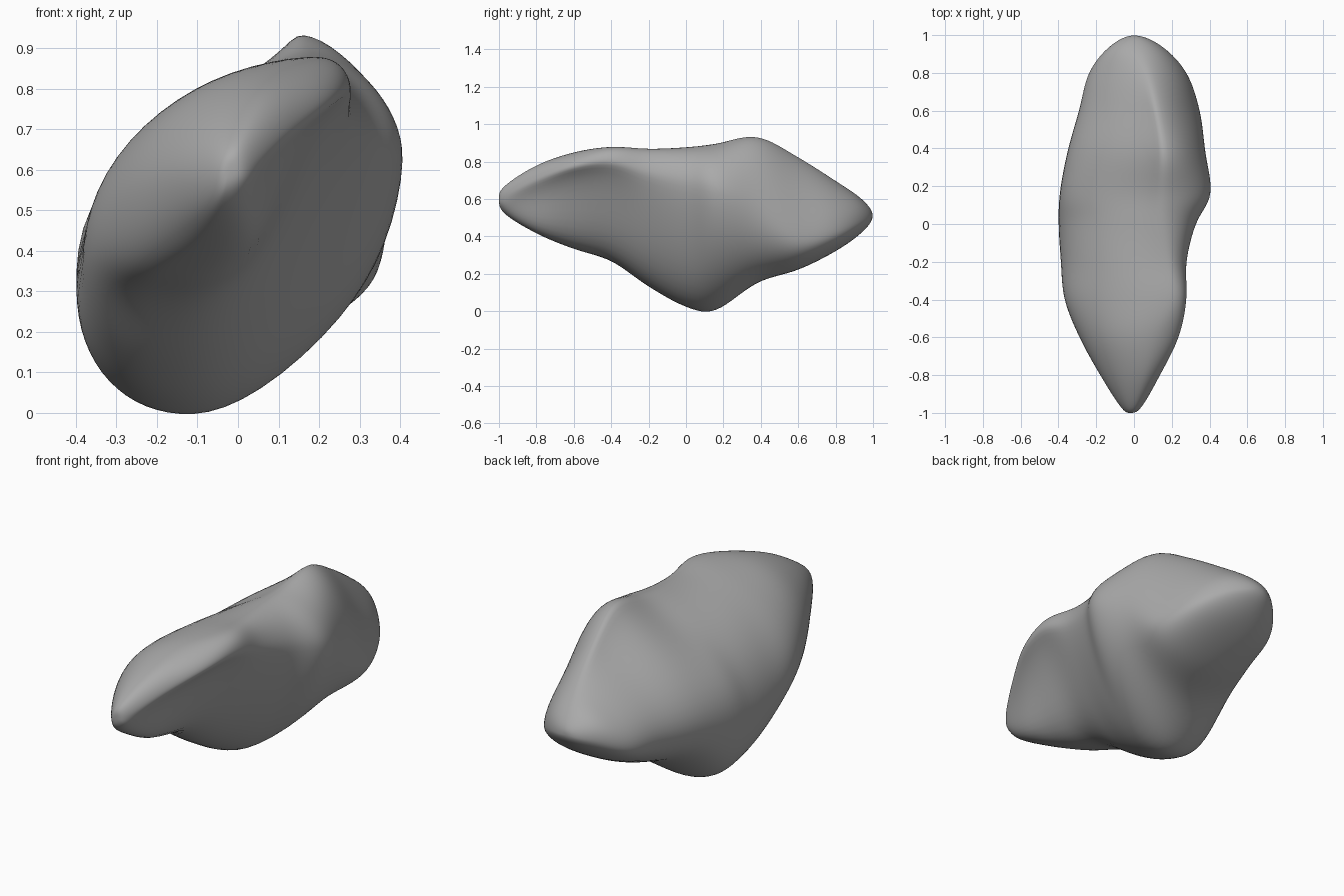
import bpy
import bmesh
import math
from mathutils import Vector

default_cube = bpy.data.objects.get("Cube")
if default_cube:
    bpy.data.objects.remove(default_cube, do_unlink=True)

STEPS_PER_QUADRANT = 16
RINGS_PER_STATION = 8

# Rock stations in hundredths:
# y, right x z, top x z, left x z, bottom x z
stations = [
    (-97, 4, 61, 0, 67, -7, 58, -4, 52),
    (-80, 14, 69, 5, 78, -18, 57, -8, 42),
    (-60, 24, 76, 9, 85, -29, 52, -16, 34),
    (-40, 28, 78, 18, 88, -37, 45, -16, 27),
    (-20, 28, 72, 17, 87, -39, 37, -14, 13),
    (0, 33, 67, 14, 88, -40, 30, -11, 2),
    (16, 41, 64, 14, 90, -39, 32, -10, 0),
    (38, 38, 54, 14, 94, -35, 37, 0, 15),
    (60, 35, 39, 11, 83, -29, 40, 4, 22),
    (80, 28, 42, 7, 70, -24, 43, 4, 32),
    (94, 15, 48, 2, 60, -13, 49, 1, 42),
]

# Curve of the four quadrants: below one is full, one is an ellipse, two is flat
fullness = [
    (1, 1, 1, 1),
    (1, 1.1, .9, 1.1),
    (.9, 1.1, .8, 1.3),
    (.8, 1.1, .8, 1.4),
    (1, 1.1, .8, 1.3),
    (1, 1.2, .9, 1.2),
    (1.1, 1.3, .9, 1.2),
    (1.1, 1.5, 1, 1),
    (1.2, 1.5, 1, .9),
    (1.2, 1.3, .9, .9),
    (1, 1, 1, 1),
]

# Depth of the groove along the upper left and under the right lip
grooves = [
    (0, 0), (0, 3), (0, 5), (0, 4), (0, 2), (2, 1),
    (4, 0), (4, 0), (3, 0), (1, 0), (0, 0),
]


def tip_row(y, x, z):
    """A station shrunk to a single point."""
    return [y] + [x, z] * 4 + [1] * 4 + [0, 0]


def beyond(tip, near):
    """Mirror a station through the tip, so that the end closes round."""
    row = [2 * t - n for t, n in zip(tip, near)]
    row[0] = near[0]
    return row


def spline(a, b, c, d, t):
    """Smooth interpolation between rows b and c."""
    return [
        q + 0.5 * t * (r - p + t * (2 * p - 5 * q + 4 * r - s + t * (3 * (q - r) + s - p)))
        for p, q, r, s in zip(a, b, c, d)
    ]


def outline(row):
    """Closed cross-section through the right, top, left and bottom points."""
    y = row[0]
    extremes = [(row[i], row[i + 1]) for i in (1, 3, 5, 7)]
    groove_depth = (0, row[13], 0, row[14])
    points = []
    for quadrant in range(4):
        start = extremes[quadrant]
        end = extremes[(quadrant + 1) % 4]
        power = row[9 + quadrant]
        # direction out of the rock, square to the quadrant's chord
        outward = Vector((end[1] - start[1], 0, start[0] - end[0])).normalized()
        # the upper left swells towards its end, the lower right at its start
        swell = groove_depth[quadrant] * (-1 if quadrant == 1 else 1)
        for step in range(STEPS_PER_QUADRANT):
            angle = math.pi / 2 * step / STEPS_PER_QUADRANT
            along = math.sin(angle) ** power
            away = math.cos(angle) ** power
            if quadrant % 2 == 0:
                # leaves a side point vertically, reaches top or bottom level
                x = end[0] + (start[0] - end[0]) * away
                z = start[1] + (end[1] - start[1]) * along
            else:
                x = start[0] + (end[0] - start[0]) * along
                z = end[1] + (start[1] - end[1]) * away
            wave = swell * math.sin(4 * angle)
            points.append((Vector((x, y, z)) + outward * wave) / 100)
    return points


# Loft the rock body from nose to tail
rows = [list(s) + list(f) + list(g) for s, f, g in zip(stations, fullness, grooves)]
nose = tip_row(-100, -2, 60)
tail = tip_row(100, 0, 51)
rows = [beyond(nose, rows[0]), nose] + rows + [tail, beyond(tail, rows[-1])]

bm = bmesh.new()
nose_vert = bm.verts.new(Vector((nose[1], nose[0], nose[2])) / 100)
tail_vert = bm.verts.new(Vector((tail[1], tail[0], tail[2])) / 100)
rings = []
for i in range(1, len(rows) - 2):
    for step in range(RINGS_PER_STATION):
        if i == 1 and step == 0:
            continue
        row = spline(*rows[i - 1:i + 3], step / RINGS_PER_STATION)
        rings.append([bm.verts.new(p) for p in outline(row)])

count = len(rings[0])
for ring, following in zip(rings, rings[1:]):
    for k in range(count):
        n = (k + 1) % count
        bm.faces.new((ring[k], ring[n], following[n], following[k]))
for tip, ring in ((nose_vert, rings[0]), (tail_vert, rings[-1])):
    for k in range(count):
        bm.faces.new((tip, ring[k], ring[(k + 1) % count]))

# Wear the ridges soft
for _ in range(7):
    bmesh.ops.smooth_vert(bm, verts=bm.verts[:], factor=0.5,
                          use_axis_x=True, use_axis_y=True, use_axis_z=True)
bmesh.ops.recalc_face_normals(bm, faces=bm.faces[:])

mesh = bpy.data.meshes.new("rock_body")
bm.to_mesh(mesh)
bm.free()
rock = bpy.data.objects.new("rock_body", mesh)
bpy.context.collection.objects.link(rock)
for polygon in mesh.polygons:
    polygon.use_smooth = True

# Plain grey stone
stone = bpy.data.materials.new("grey_stone")
stone.use_nodes = True
grey = (0.4, 0.4, 0.4, 1)
stone.diffuse_color = grey
stone.node_tree.nodes["Principled BSDF"].inputs["Base Color"].default_value = grey
mesh.materials.append(stone)
